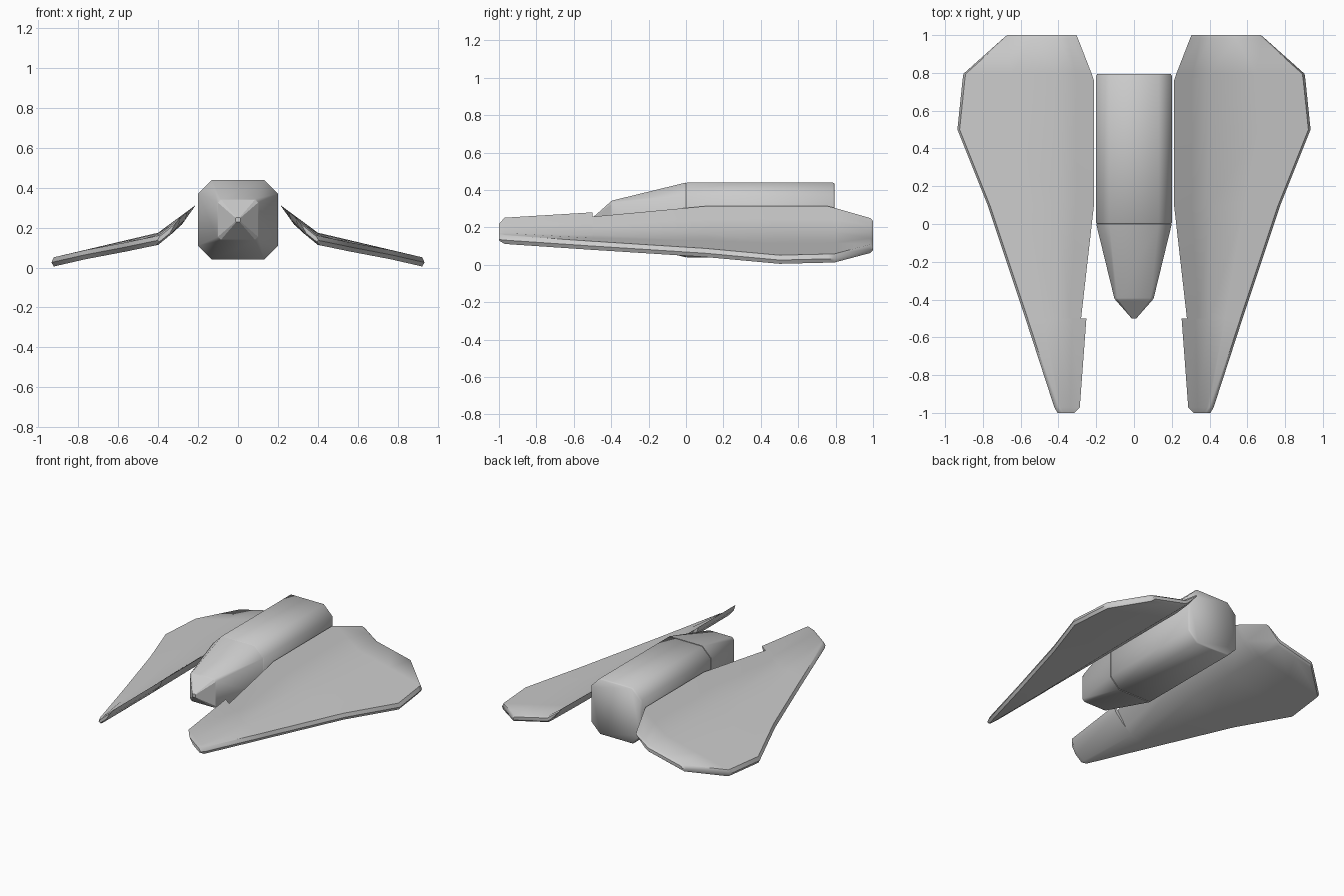
import bpy, bmesh, math

cube = bpy.data.objects.get("Cube")
if cube:
    bpy.data.objects.remove(cube)

grey = bpy.data.materials.new("hull_grey")
grey.use_nodes = True
colour = (0.6, 0.6, 0.6, 1)
grey.diffuse_color = colour
grey.node_tree.nodes["Principled BSDF"].inputs["Base Color"].default_value = colour


def loft(name, rings, smooth=50):
    """Skin a list of equal closed rings and cap both ends."""
    bm = bmesh.new()
    loops = [[bm.verts.new(p) for p in ring] for ring in rings]
    n = len(loops[0])
    for a, b in zip(loops, loops[1:]):
        for i in range(n):
            j = (i + 1) % n
            bm.faces.new((a[i], a[j], b[j], b[i]))
    bm.faces.new(loops[0])
    bm.faces.new(loops[-1])
    bmesh.ops.recalc_face_normals(bm, faces=bm.faces)
    mesh = bpy.data.meshes.new(name)
    bm.to_mesh(mesh)
    bm.free()
    ob = bpy.data.objects.new(name, mesh)
    bpy.context.collection.objects.link(ob)
    mesh.materials.append(grey)
    bpy.ops.object.select_all(action='DESELECT')
    ob.select_set(True)
    bpy.context.view_layer.objects.active = ob
    bpy.ops.object.shade_smooth_by_angle(angle=math.radians(smooth))
    return ob


def octagon(y, half, cut, z=0.24):
    """Square ring with chamfered corners."""
    c = half - cut
    pts = [(c, half), (half, c), (half, -c), (c, -half),
           (-c, -half), (-half, -c), (-half, c), (-c, half)]
    return [(x, y, z + h) for x, h in pts]


# Fuselage: straight rear hull, tapered cockpit and blunt nose
loft("rear_hull", [octagon(0, 0.195, 0.068), octagon(0.006, 0.2, 0.07),
                   octagon(0.785, 0.2, 0.07), octagon(0.795, 0.194, 0.07)])
loft("cockpit", [octagon(-0.4, 0.1, 0.015), octagon(-0.39, 0.105, 0.017),
                 octagon(0, 0.2, 0.07)])
loft("nose", [octagon(-0.5, 0.012, 0.003), octagon(-0.4, 0.1, 0.015)], 25)


# Wings: folded plates, thick at the front and thin along the inner rear edge
KNEE = 0.4
THICK = 0.046


def top_height(x, y):
    lift = 0.015 * max(0, min(1, (y + 0.5) / 0.8))
    knee_z = 0.16 + lift
    if x < KNEE:
        return knee_z + (0.315 - knee_z) * (KNEE - x) / 0.19
    return knee_z - (knee_z - 0.05) * (x - KNEE) / 0.53


def wing_ring(side, y, inner, outer, scale, thin):
    knee = min(KNEE, outer - 0.035)
    drop = THICK * (1 - scale) / 2
    edge = outer - 0.012
    mid = (inner + knee) / 2

    def top(x):
        return (x, top_height(x, y) - drop)

    def bottom(x):
        return (x, top_height(x, y) - THICK + drop)

    if thin:
        lip = (inner + 0.004, top_height(inner, y) - drop - 0.006)
        step = bottom(min(inner + 0.07, knee - 0.01))
    else:
        lip = (inner + 0.012, top_height(inner, y) - THICK * 0.9 + drop)
        step = bottom(mid)
    pts = [top(inner), top(mid), top(knee), top((knee + edge) / 2), top(edge),
           (outer, top_height(outer, y) - THICK / 2), bottom(edge),
           bottom((knee + edge) / 2), bottom(knee), step, lip]
    return [(side * x, y, z) for x, z in pts]


# Each station: y, inner edge, outer edge, thickness scale, thin inner edge
stations = [
    (-1.0, 0.315, 0.405, 0.55, False),
    (-0.97, 0.287, 0.422, 1, False),
    (-0.5, 0.252, 0.575, 1, False),
    (-0.499, 0.28, 0.575, 1, True),
    (0.1, 0.212, 0.775, 1, True),
    (0.5, 0.212, 0.935, 1, True),
    (0.76, 0.212, 0.908, 1, True),
    (0.795, 0.224, 0.903, 1, True),
    (0.985, 0.298, 0.69, 1, True),
    (1.0, 0.304, 0.672, 0.5, True),
]
for side, label in ((1, "left"), (-1, "right")):
    loft(label + "_wing", [wing_ring(side, *s) for s in stations], 40)
